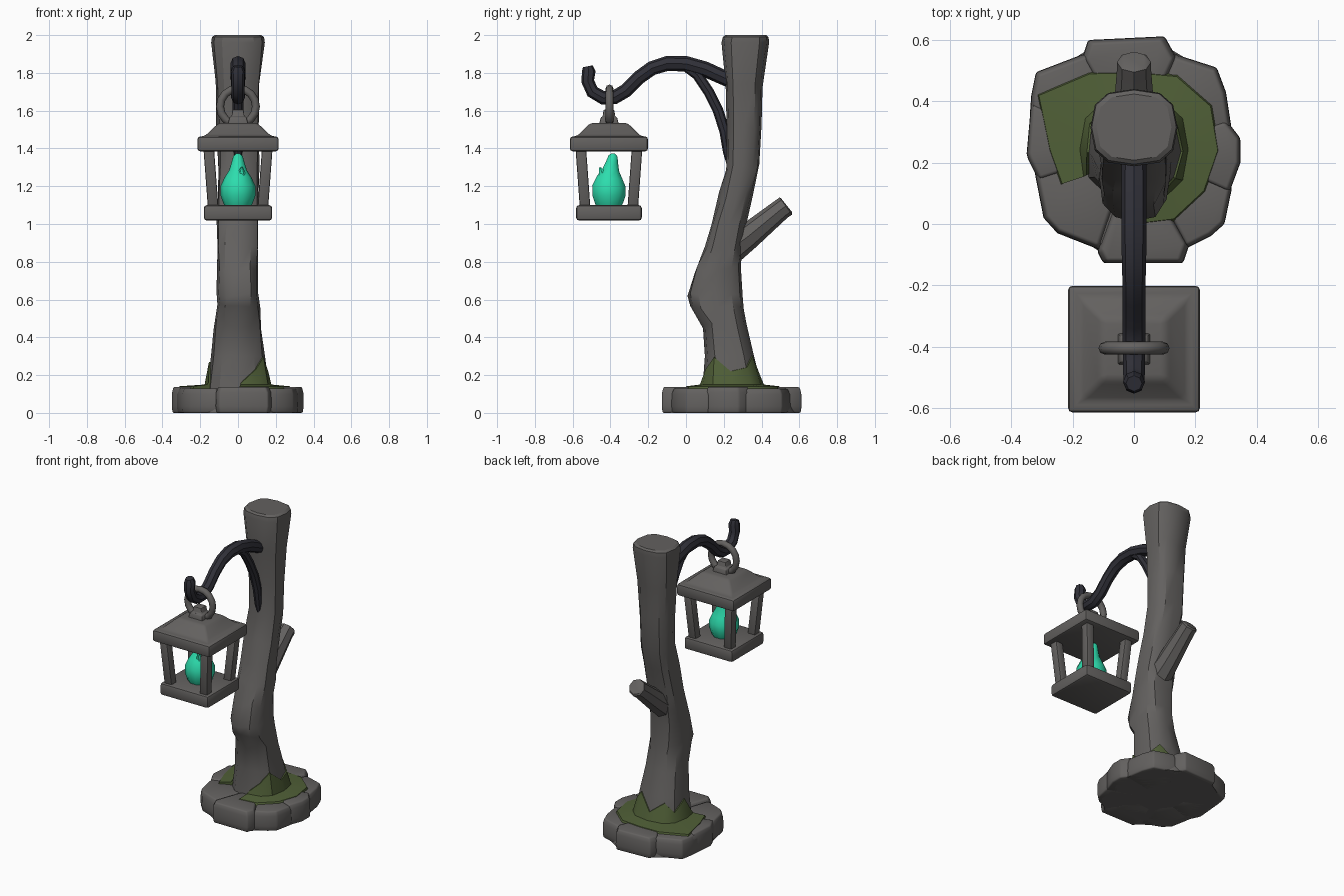
import bpy, bmesh, math, random
from mathutils import Vector

if "Cube" in bpy.data.objects:
    bpy.data.objects.remove(bpy.data.objects["Cube"])
random.seed(4)


def material(name, rgb):
    m = bpy.data.materials.new(name)
    m.diffuse_color = (*rgb, 1)
    m.use_nodes = True
    m.node_tree.nodes["Principled BSDF"].inputs["Base Color"].default_value = m.diffuse_color
    return m


GREY = material("weathered_grey", (0.125, 0.119, 0.115))
IRON = material("dark_iron", (0.030, 0.030, 0.040))
MOSS = material("moss_green", (0.080, 0.115, 0.038))
GLOW = material("teal_glow", (0.026, 0.72, 0.42))


def loft(name, rings, mat, bevel=0, smooth=38):
    """Skin closed rings of points into a capped solid."""
    bm = bmesh.new()
    vs = [[bm.verts.new(p) for p in r] for r in rings]
    n = len(rings[0])
    for a, b in zip(vs, vs[1:]):
        for i in range(n):
            bm.faces.new((a[i], a[(i + 1) % n], b[(i + 1) % n], b[i]))
    bm.faces.new(vs[0])
    bm.faces.new(vs[-1])
    bmesh.ops.recalc_face_normals(bm, faces=bm.faces)
    if bevel:
        edges = [e for e in bm.edges if e.calc_face_angle(0) > math.radians(35)]
        bmesh.ops.bevel(bm, geom=edges, offset=bevel, segments=2, profile=0.5,
                        affect='EDGES', clamp_overlap=True)
    me = bpy.data.meshes.new(name)
    bm.to_mesh(me)
    bm.free()
    me.materials.append(mat)
    me.polygons.foreach_set("use_smooth", [True] * len(me.polygons))
    me.set_sharp_from_angle(angle=math.radians(smooth))
    ob = bpy.data.objects.new(name, me)
    bpy.context.collection.objects.link(ob)
    return ob


def tube(name, path, mat, sides=8, x=0.0):
    """Round bar along (y, z, radius) points."""
    pts = [Vector((x, y, z)) for y, z, r in path]
    rings = []
    for i, p in enumerate(pts):
        t = (pts[min(i + 1, len(pts) - 1)] - pts[max(i - 1, 0)]).normalized()
        u = Vector((1, 0, 0))
        w = t.cross(u)
        r = path[i][2]
        rings.append([p + r * (math.cos(a) * u + math.sin(a) * w)
                      for a in (math.tau * k / sides for k in range(sides))])
    return loft(name, rings, mat)


def square_stack(name, levels, cy, mat, bevel, ky=0.96):
    """Stacked square sections given as (z, half width)."""
    loft(name, [[(sx * h, cy + sy * h * ky, z) for sx, sy in
                 ((-1, -1), (1, -1), (1, 1), (-1, 1))] for z, h in levels], mat, bevel)


# Trunk profile: z, front y, back y, half width
TRUNK = [(0.05, 0.08, 0.41, 0.17), (0.14, 0.088, 0.40, 0.163), (0.3, 0.10, 0.36, 0.143),
         (0.46, 0.09, 0.32, 0.125), (0.57, 0.022, 0.305, 0.114), (0.63, 0.008, 0.30, 0.112),
         (0.76, 0.048, 0.29, 0.110), (0.88, 0.10, 0.30, 0.110), (1.0, 0.135, 0.32, 0.110),
         (1.15, 0.175, 0.355, 0.108), (1.3, 0.213, 0.388, 0.108), (1.52, 0.215, 0.40, 0.110),
         (1.74, 0.21, 0.405, 0.117), (1.96, 0.188, 0.44, 0.142), (1.99, 0.195, 0.437, 0.138),
         (2.0, 0.208, 0.424, 0.122)]


def trunk_point(z, deg, off=0.0):
    for a, b in zip(TRUNK, TRUNK[1:]):
        if z <= b[0]:
            break
    f = (z - a[0]) / (b[0] - a[0])
    y0, y1, hx = (a[i] + (b[i] - a[i]) * f for i in (1, 2, 3))
    c, s = math.cos(math.radians(deg)), math.sin(math.radians(deg))
    sq = lambda v: math.copysign(abs(v) ** 0.75, v) if abs(v) > 1e-6 else 0.0
    return Vector((sq(c) * (hx + off), (y0 + y1) / 2 + sq(s) * ((y1 - y0) / 2 + off), z))


rings = []
for row in TRUNK:
    ring = [trunk_point(row[0], d) for d in range(0, 360, 30)]
    if 0.4 < row[0] < 1.9:
        for p in ring:
            p.x += random.uniform(-0.006, 0.006)
            p.z += random.uniform(-0.02, 0.02)
    rings.append(ring)
loft("trunk", rings, GREY, smooth=32)

# Broken branch stub at the back
tube("branch_stub", [(0.20, 0.84, 0.085), (0.33, 0.935, 0.07), (0.50, 1.075, 0.056),
                     (0.528, 1.095, 0.056), (0.533, 1.099, 0.046)], GREY)

# Ring of foot stones: outer outline of each stone
STONES = [
    ((-0.12, -0.09), (-0.10, -0.128), (0.16, -0.128), (0.18, -0.07)),
    ((0.17, -0.08), (0.25, -0.04), (0.295, 0.0), (0.32, 0.12)),
    ((0.31, 0.10), (0.347, 0.2), (0.347, 0.28), (0.30, 0.34)),
    ((0.32, 0.30), (0.30, 0.43), (0.27, 0.51), (0.13, 0.555)),
    ((0.14, 0.54), (0.10, 0.612), (-0.15, 0.60), (-0.17, 0.54)),
    ((-0.15, 0.56), (-0.32, 0.495), (-0.335, 0.42), (-0.34, 0.35)),
    ((-0.335, 0.40), (-0.35, 0.23), (-0.345, 0.21), (-0.31, 0.14)),
    ((-0.33, 0.2), (-0.295, 0.02), (-0.25, -0.03), (-0.11, -0.085))]
MID = Vector((0, 0.24))
for k, outer in enumerate(STONES):
    out = [Vector(p) for p in outer]
    poly = out + [MID + (out[-1] - MID) * 0.4, MID + (out[0] - MID) * 0.4]
    c = sum(poly, Vector((0, 0))) / len(poly)
    h = (0.138, 0.13, 0.138, 0.128, 0.137, 0.13, 0.138, 0.13)[k]
    loft(f"foot_stone_{k + 1}",
         [[(*(c + (p - c) * s), z) for p in poly]
          for z, s in ((0, 0.96), (0.035, 1.0), (h - 0.03, 0.985), (h, 0.90))],
         GREY, bevel=0.008, smooth=45)

# Solid core under the stones
rim = [MID + (Vector(p) - MID) * 0.93 for s in STONES for p in s[1:3]]
loft("foot_core", [[(p.x, p.y, 0) for p in rim],
                   [(*(MID + (p - MID) * 0.93), 0.115) for p in rim]], GREY)

# Moss skirt: angle, outer radius, height reached on the trunk
SKIRT = [(-88, 0.25, 0.155), (-60, 0.27, 0.23), (-30, 0.275, 0.295), (0, 0.285, 0.22),
         (30, 0.30, 0.24), (60, 0.29, 0.30), (90, 0.265, 0.20), (120, 0.30, 0.27),
         (150, 0.37, 0.21), (180, 0.285, 0.27), (205, 0.27, 0.16)]
sections = []
for deg, r, h in SKIRT:
    a = math.radians(deg)
    flat = lambda q, z: (q * math.cos(a), 0.24 + q * math.sin(a), z)
    sections.append([flat(r, 0.11), flat(r - 0.012, 0.141), trunk_point(0.15, deg, 0.015),
                     trunk_point(h, deg, 0.007), trunk_point(h, deg, -0.03),
                     trunk_point(0.11, deg, -0.03)])
loft("moss", sections, MOSS)

# Iron hook and its brace
tube("iron_hook", [(0.27, 1.745, 0.04), (0.20, 1.775, 0.04), (0.10, 1.82, 0.041),
                   (0.0, 1.848, 0.041), (-0.10, 1.85, 0.040), (-0.18, 1.825, 0.038),
                   (-0.25, 1.775, 0.037), (-0.32, 1.705, 0.037), (-0.38, 1.67, 0.037),
                   (-0.44, 1.668, 0.036), (-0.495, 1.70, 0.035), (-0.52, 1.755, 0.034),
                   (-0.515, 1.81, 0.036), (-0.52, 1.835, 0.026)], IRON)
tube("iron_brace", [(-0.02, 1.845, 0.025), (0.06, 1.79, 0.028), (0.12, 1.70, 0.028),
                    (0.17, 1.60, 0.028), (0.205, 1.49, 0.028), (0.22, 1.38, 0.024),
                    (0.235, 1.30, 0.015)], IRON)

# Lantern body
LY = -0.408
square_stack("lantern_roof", [(1.385, 0.215), (1.462, 0.215), (1.466, 0.175),
                              (1.52, 0.118), (1.535, 0.10)], LY, GREY, 0.014)
square_stack("lantern_neck", [(1.525, 0.055), (1.565, 0.045), (1.57, 0.034),
                              (1.605, 0.03)], LY, GREY, 0.006)
square_stack("lantern_base", [(1.018, 0.181), (1.10, 0.181)], LY, GREY, 0.016)
for i, (sx, sy) in enumerate(((-1, -1), (1, -1), (1, 1), (-1, 1))):
    loft(f"lantern_post_{i + 1}",
         [[(sx * c + dx * 0.028, LY + sy * c * 0.96 + dy * 0.028, z)
           for dx, dy in ((-1, -1), (1, -1), (1, 1), (-1, 1))]
          for z, c in ((1.08, 0.131), (1.40, 0.155))], GREY, bevel=0.008)

# Hanging ring
bpy.ops.mesh.primitive_torus_add(major_segments=16, minor_segments=8, major_radius=0.095,
                                 minor_radius=0.021, location=(0, LY + 0.003, 1.622),
                                 rotation=(math.pi / 2, 0, 0))
ring = bpy.context.object
ring.name = "hanging_ring"
ring.data.materials.append(GREY)
bpy.ops.object.shade_smooth()

# Flame with a small side tongue
FLAME = [(1.09, 0.068, 0), (1.11, 0.078, 0), (1.15, 0.092, 0), (1.20, 0.093, 0),
         (1.245, 0.072, 0.004), (1.285, 0.047, 0.010), (1.33, 0.033, 0.017),
         (1.36, 0.025, 0.022), (1.373, 0.010, 0.024)]
tube("flame", [(LY + dy, z, r) for z, r, dy in FLAME], GLOW, sides=10)
tube("flame_tongue", [(-0.42, 1.21, 0.04), (-0.44, 1.26, 0.026), (-0.455, 1.30, 0.006)],
     GLOW, sides=6, x=0.02)
